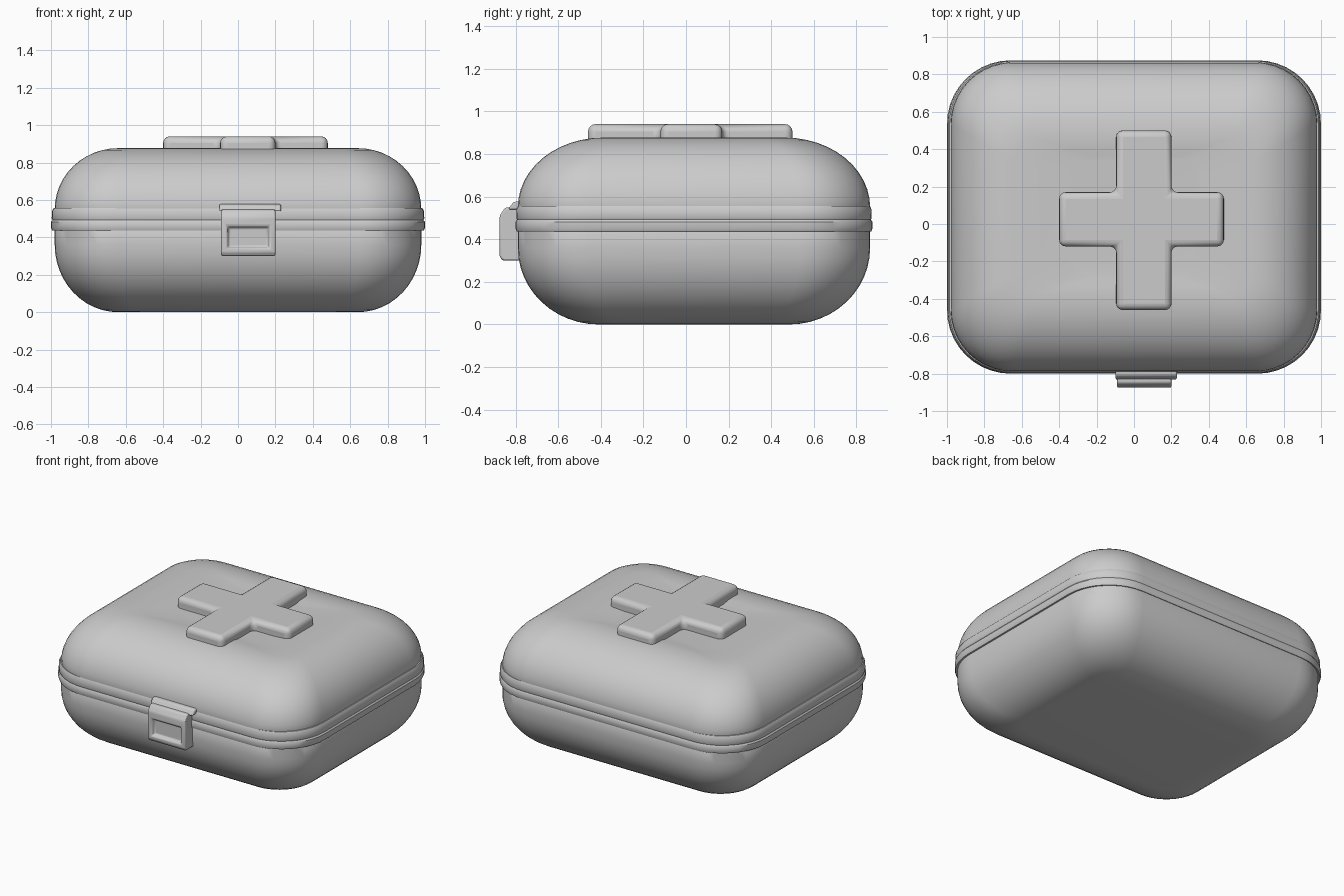
import bpy, bmesh, math

if "Cube" in bpy.data.objects:
    bpy.data.objects.remove(bpy.data.objects["Cube"])

CY = 0.0375  # centre of the case in y (the latch sticks out at the front)


def finish(name, bm, bevel=0.0, segments=3, angle=35):
    bmesh.ops.recalc_face_normals(bm, faces=bm.faces)
    for f in bm.faces:
        f.smooth = True
    me = bpy.data.meshes.new(name)
    bm.to_mesh(me)
    bm.free()
    ob = bpy.data.objects.new(name, me)
    bpy.context.collection.objects.link(ob)
    me.set_sharp_from_angle(angle=math.radians(angle))
    if bevel:
        m = ob.modifiers.new("Bevel", 'BEVEL')
        m.width, m.segments, m.limit_method = bevel, segments, 'ANGLE'
        m.use_clamp_overlap = True
    return ob


def rounded_rect(hx, hy, r, z, n=10):
    pts = []
    for k, (sx, sy) in enumerate([(1, 1), (-1, 1), (-1, -1), (1, -1)]):
        for i in range(n + 1):
            a = math.pi / 2 * (k + i / n)
            pts.append((sx * (hx - r) + r * math.cos(a),
                        CY + sy * (hy - r) + r * math.sin(a), z))
    return pts


def loft(name, sections, closed=False):
    """Sections are (half x, half y, corner radius, z)."""
    bm = bmesh.new()
    rings = [[bm.verts.new(p) for p in rounded_rect(*s)] for s in sections]
    pairs = list(zip(rings, rings[1:]))
    if closed:
        pairs.append((rings[-1], rings[0]))
    for a, b in pairs:
        for i in range(len(a)):
            j = (i + 1) % len(a)
            bm.faces.new((a[i], a[j], b[j], b[i]))
    if not closed:
        bm.faces.new(rings[0])
        bm.faces.new(rings[-1])
    return finish(name, bm)


def dome(z_edge, z_flat, ix, iy, n=12):
    """Quarter-ellipse shoulder from the rim to the flat top or bottom."""
    out = []
    for i in range(n + 1):
        a = math.pi / 2 * i / n
        c = 1 - math.cos(a)
        out.append((0.98 - ix * c, 0.827 - iy * c, 0.33 - 0.2 * c,
                    z_edge + (z_flat - z_edge) * math.sin(a)))
    return out


def prism(name, pts, vec, bevel, segments=3):
    bm = bmesh.new()
    f = bm.faces.new([bm.verts.new(p) for p in pts])
    ext = bmesh.ops.extrude_face_region(bm, geom=[f])
    verts = [v for v in ext["geom"] if isinstance(v, bmesh.types.BMVert)]
    bmesh.ops.translate(bm, verts=verts, vec=vec)
    return finish(name, bm, bevel, segments)


# Lower tub
loft("base_tub", [(0.97, 0.815, 0.33, 0.46), (0.98, 0.827, 0.33, 0.44)]
     + dome(0.36, 0.0, 0.34, 0.38))

# Lid, its top sagging slightly towards the cross
loft("lid", [(0.97, 0.815, 0.33, 0.50)] + dome(0.55, 0.877, 0.34, 0.40)
     + [(0.50, 0.37, 0.12, 0.875), (0.36, 0.32, 0.12, 0.866)])

# Stepped rim around the seam
rim = [(0.06, 0.445), (0.006, 0.437), (0.0, 0.45), (0.0, 0.482), (0.008, 0.492),
       (0.004, 0.50), (0.005, 0.54), (0.014, 0.556), (0.06, 0.562)]
loft("rim", [(1.0 - d, 0.8375 - d * 0.8, 0.34 - d, z) for d, z in rim], True)

# Raised cross on the lid
x0, x1, y0, y1 = -0.40, 0.48, -0.46, 0.50
a0, a1, b0, b1 = -0.095, 0.20, -0.12, 0.17
cross = [(a0, y0), (a1, y0), (a1, b0), (x1, b0), (x1, b1), (a1, b1),
         (a1, y1), (a0, y1), (a0, b1), (x0, b1), (x0, b0), (a0, b0)]
prism("lid_cross", [(x, y, 0.82) for x, y in cross], (0, 0, 0.12), 0.035, 4)

# Latch body, profile in y-z, with a framed recess on the front
profile = [(-0.74, 0.30), (-0.862, 0.30), (-0.875, 0.32), (-0.875, 0.51),
           (-0.85, 0.548), (-0.74, 0.553)]
bm = bmesh.new()
f = bm.faces.new([bm.verts.new((-0.09, y, z)) for y, z in profile])
ext = bmesh.ops.extrude_face_region(bm, geom=[f])
bmesh.ops.translate(bm, vec=(0.29, 0, 0),
                    verts=[v for v in ext["geom"] if isinstance(v, bmesh.types.BMVert)])
bm.normal_update()
bmesh.ops.recalc_face_normals(bm, faces=bm.faces)
front = [g for g in bm.faces if g.normal.y < -0.99]
bmesh.ops.inset_region(bm, faces=front, thickness=0.045)
for v in front[0].verts:
    v.co.z = 0.34 if v.co.z < 0.42 else 0.46
bmesh.ops.inset_region(bm, faces=front, thickness=0.014, depth=-0.025)
finish("latch", bm, 0.008, 2)

# Small hinge strip above the latch
prism("latch_hinge", [(-0.10, -0.835, 0.54), (-0.10, -0.81, 0.575),
                      (-0.10, -0.72, 0.585), (-0.10, -0.72, 0.54)],
      (0.33, 0, 0), 0.008, 2)
